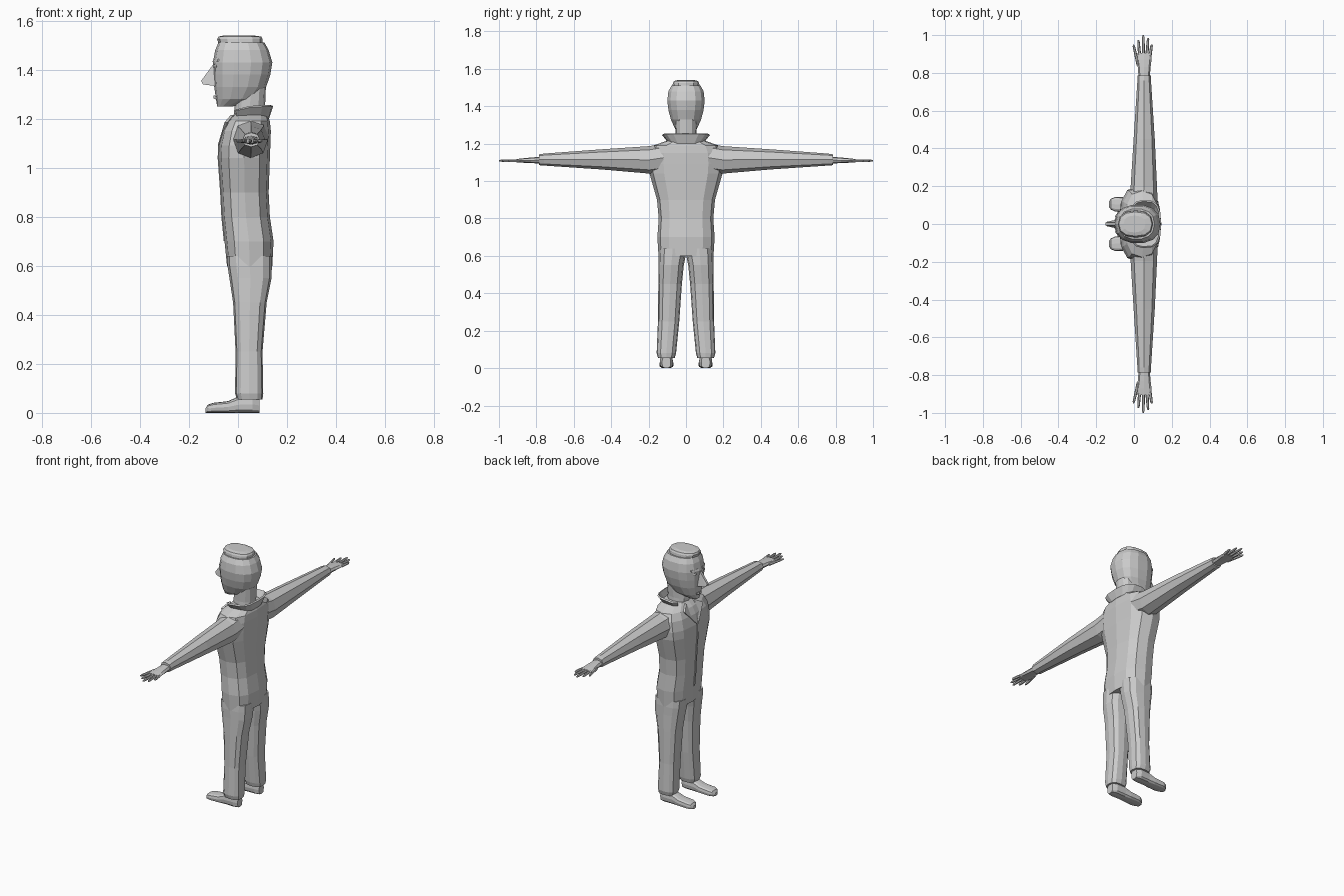
import bpy, bmesh, math
from mathutils import Vector

cube = bpy.data.objects.get("Cube")
if cube:
    bpy.data.objects.remove(cube)

grey = bpy.data.materials.new("plain grey")
grey.use_nodes = True
COLOUR = (0.6, 0.6, 0.6, 1)
grey.diffuse_color = COLOUR
grey.node_tree.nodes["Principled BSDF"].inputs["Base Color"].default_value = COLOUR


def finish(name, bm):
    """Turn a bmesh into a flat shaded grey object."""
    bmesh.ops.recalc_face_normals(bm, faces=bm.faces)
    mesh = bpy.data.meshes.new(name)
    bm.to_mesh(mesh)
    bm.free()
    mesh.materials.append(grey)
    obj = bpy.data.objects.new(name, mesh)
    bpy.context.scene.collection.objects.link(obj)
    return obj


def rounded(angle, power):
    """Point on a unit superellipse."""
    c, s = math.cos(angle), math.sin(angle)
    return (math.copysign(abs(c) ** (2 / power), c),
            math.copysign(abs(s) ** (2 / power), s))


def loft(name, axis, sections, sides=12, power=2.4, side=1):
    """Skin sections (position, a low, a high, b low, b high) along an axis."""
    bm = bmesh.new()
    rings = []
    for pos, a0, a1, b0, b1 in sections:
        ring = []
        for i in range(sides):
            u, v = rounded(math.tau * i / sides, power)
            a = (a0 + a1) / 2 + u * (a1 - a0) / 2
            b = (b0 + b1) / 2 + v * (b1 - b0) / 2
            x, y, z = {"x": (pos, a, b), "y": (a, pos, b), "z": (a, b, pos)}[axis]
            ring.append(bm.verts.new((x, y * side, z)))
        rings.append(ring)
    for low, high in zip(rings, rings[1:]):
        for i in range(sides):
            j = (i + 1) % sides
            bm.faces.new((low[i], low[j], high[j], high[i]))
    bm.faces.new(rings[0])
    bm.faces.new(rings[-1])
    return finish(name, bm)


def hull(name, points):
    """Convex solid around a few points."""
    bm = bmesh.new()
    for p in points:
        bm.verts.new(p)
    bmesh.ops.convex_hull(bm, input=bm.verts)
    return finish(name, bm)


def upright(name, rows, **options):
    """Loft along z from (z, front x, back x, half width)."""
    return loft(name, "z", [(z, f, b, -w, w) for z, f, b, w in rows], **options)


# Body of the overalls
upright("torso", [
    (0.60, -0.045, 0.14, 0.147), (0.7, -0.055, 0.145, 0.153),
    (0.8, -0.065, 0.13, 0.146), (0.9, -0.07, 0.125, 0.155),
    (1.04, -0.08, 0.13, 0.195), (1.09, -0.078, 0.132, 0.2),
    (1.15, -0.065, 0.134, 0.195), (1.19, -0.045, 0.13, 0.175),
    (1.22, -0.015, 0.12, 0.09)], power=2.7)

# Neck, head and flat-topped hair
upright("neck", [(1.17, -0.02, 0.115, 0.06), (1.24, -0.015, 0.11, 0.055),
                 (1.36, 0.0, 0.115, 0.06)])
upright("head", [
    (1.25, -0.085, -0.02, 0.028), (1.28, -0.09, 0.075, 0.06),
    (1.33, -0.097, 0.115, 0.083), (1.38, -0.1, 0.132, 0.096),
    (1.43, -0.102, 0.14, 0.102), (1.48, -0.093, 0.125, 0.096),
    (1.51, -0.08, 0.108, 0.08)], sides=14)
upright("hair_top", [(1.49, -0.075, 0.1, 0.075), (1.525, -0.085, 0.1, 0.07),
                     (1.535, -0.08, 0.095, 0.064), (1.54, -0.055, 0.06, 0.045)])

# Face
hull("nose", [(x, s * w, z) for s in (-1, 1) for x, w, z in (
    (-0.095, 0.008, 1.43), (-0.15, 0.007, 1.355), (-0.143, 0.012, 1.34),
    (-0.09, 0.023, 1.333))])
hull("lips", [(x, s * w, z) for s in (-1, 1) for x, w, z in (
    (-0.085, 0.024, 1.29), (-0.1, 0.01, 1.296), (-0.1, 0.01, 1.283),
    (-0.08, 0.02, 1.275))])

for side, label in ((1, "right"), (-1, "left")):
    # Eye and brow
    hull(label + "_eye", [(-0.094 + 0.006 * abs(u), side * (0.042 + 0.016 * u), 1.415 + 0.009 * v)
                          for u, v in ((rounded(math.tau * i / 8, 2)) for i in range(8))]
         + [(-0.1, side * 0.042, 1.415), (-0.075, side * 0.042, 1.415)])
    hull(label + "_brow", [(x, side * y, z) for y, d in ((0.018, 0), (0.065, 0.018))
                           for x, z in ((-0.104 + d, 1.432), (-0.1 + d, 1.444), (-0.08 + d, 1.44))])

    # Trouser leg, ankle and shoe
    loft(label + "_trouser_leg", "z", [
        (0.055, -0.005, 0.1, 0.06, 0.15), (0.08, -0.012, 0.103, 0.053, 0.157),
        (0.25, -0.01, 0.1, 0.036, 0.15), (0.45, -0.02, 0.117, 0.022, 0.148),
        (0.55, -0.035, 0.137, 0.012, 0.146), (0.6, -0.043, 0.138, 0.002, 0.146),
        (0.64, -0.045, 0.138, 0, 0.143)], power=2.7, side=side)
    loft(label + "_ankle", "z", [(0.03, 0.01, 0.083, 0.072, 0.138),
                                 (0.12, 0.01, 0.083, 0.075, 0.135)], side=side)
    loft(label + "_shoe", "x", [
        (0.087, 0.082, 0.128, 0, 0.06), (0.06, 0.07, 0.14, 0, 0.07),
        (0, 0.07, 0.138, 0, 0.066), (-0.04, 0.067, 0.141, 0, 0.048),
        (-0.1, 0.066, 0.143, 0, 0.041), (-0.122, 0.076, 0.134, 0, 0.034),
        (-0.132, 0.09, 0.12, 0, 0.02)], power=3.2, side=side)

    # Sleeve
    loft(label + "_sleeve", "y", [
        (0.12, -0.025, 0.125, 1.05, 1.2), (0.195, -0.018, 0.122, 1.04, 1.187),
        (0.45, -0.002, 0.11, 1.062, 1.17), (0.76, 0.018, 0.09, 1.083, 1.147),
        (0.785, 0.018, 0.09, 1.085, 1.143)], sides=8, power=2.2, side=side)

    # Hand: palm then tapering fingers
    loft(label + "_palm", "y", [
        (0.77, 0.025, 0.083, 1.094, 1.13), (0.83, 0.02, 0.088, 1.096, 1.126),
        (0.87, 0.012, 0.093, 1.098, 1.122), (0.905, 0.018, 0.093, 1.1, 1.118)],
        sides=8, side=side)
    fingers = (("thumb", 0.022, 0.84, -0.003, 0.95), ("index_finger", 0.03, 0.89, 0.023, 0.975),
               ("middle_finger", 0.05, 0.89, 0.049, 1.0), ("ring_finger", 0.068, 0.89, 0.075, 0.985),
               ("little_finger", 0.085, 0.89, 0.094, 0.95))
    for finger, x0, y0, x1, y1 in fingers:
        rows = []
        for t, r in ((0, 0.0085), (0.6, 0.0075), (0.9, 0.0065), (1, 0.003)):
            x = x0 + (x1 - x0) * t
            rows.append((y0 + (y1 - y0) * t, x - r, x + r, 1.109 - r, 1.109 + r))
        loft(label + "_" + finger, "y", rows, sides=6, power=2, side=side)

    # Chest lapel
    lapel = hull(label + "_lapel", [(x + d, side * y, z) for d in (0, 0.012) for x, y, z in (
        (-0.03, 0.04, 1.215), (-0.055, 0.088, 1.185), (-0.083, 0.006, 1.09))])

# Standing collar, open at the throat and lower at the front
bm = bmesh.new()
pairs = []
STEPS = 12
for i in range(STEPS + 1):
    angle = math.radians(-140 + 280 * i / STEPS)
    u, v = rounded(angle, 3)
    drop = 0.02 * max(0, -u)
    pairs.append([bm.verts.new((0.058 + u * rx, v * ry, z - drop)) for rx, ry, z in
                  ((0.06, 0.08, 1.205), (0.076, 0.12, 1.255))])
for (a, b), (c, d) in zip(pairs, pairs[1:]):
    bm.faces.new((a, c, d, b))
collar = finish("collar", bm)
collar.modifiers.new("thickness", "SOLIDIFY").thickness = 0.01

# Zip strip down the front
bm = bmesh.new()
strip = [[bm.verts.new((x - 0.003, y, z)) for y in (-0.006, 0.006)] for x, z in (
    (-0.055, 0.7), (-0.065, 0.8), (-0.07, 0.9), (-0.08, 1.04), (-0.078, 1.09))]
for (a, b), (c, d) in zip(strip, strip[1:]):
    bm.faces.new((a, b, d, c))
zip_strip = finish("zip_strip", bm)
zip_strip.modifiers.new("thickness", "SOLIDIFY").thickness = 0.006
